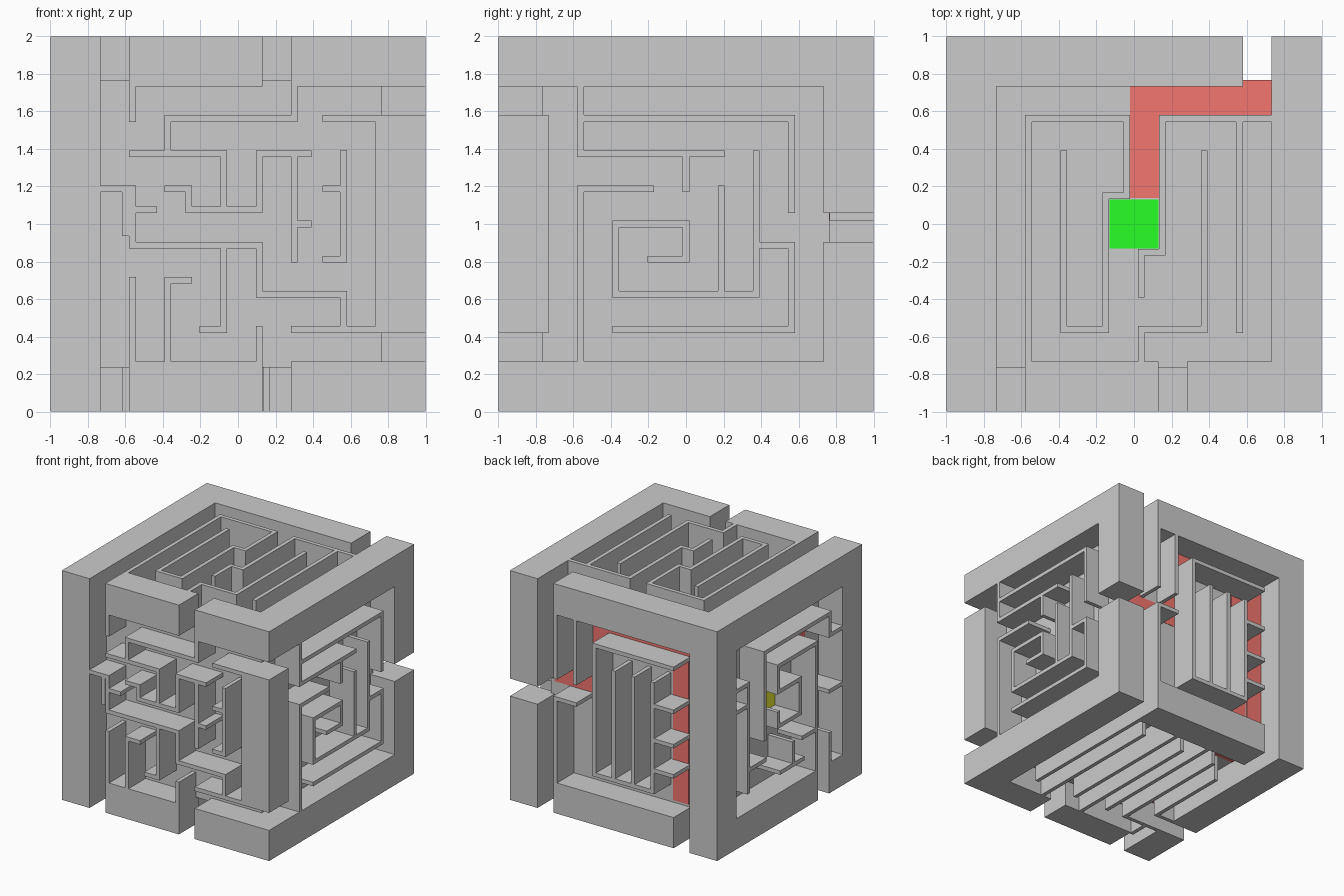
import bpy, bmesh
from itertools import product

if "Cube" in bpy.data.objects:
    bpy.data.objects.remove(bpy.data.objects["Cube"])

P, T = 0.1875, 0.035          # lattice pitch and wall thickness
LANE = P - T                  # groove width
F, C = 3.5 * P + LANE / 2, 0.765   # inner edge of the frame, groove floor
E = 3.9                       # frame edge in lattice steps

# face -> (normal axis, sign, u axis, v axis)
AXES = {"front": (1, -1, 0, 2), "back": (1, 1, 0, 2), "left": (0, -1, 1, 2),
        "right": (0, 1, 1, 2), "top": (2, 1, 0, 1), "bottom": (2, -1, 0, 1)}


def route(face, first, u, v, moves, width, near, far):
    """Boxes along a right-angled route on a face; moves alternate between u and v."""
    n, s, *uv = AXES[face]
    pos, boxes = [u, v], []
    for i, target in enumerate(moves):
        k = (first + i) % 2
        new = list(pos)
        new[k] = target
        box = [None] * 3
        box[n] = tuple(sorted((s * near, s * far)))
        for j in (0, 1):
            lo, hi = sorted((pos[j], new[j]))
            box[uv[j]] = (round(lo * P - width / 2, 4), round(hi * P + width / 2, 4))
        boxes.append(tuple(box))
        pos = new
    return boxes


solids = []                   # (add or remove, box)


def across(u, v, *moves):
    solids.extend((True, b) for b in route(face, 0, u, v, moves, T, .75, 1))


def up(u, v, *moves):
    solids.extend((True, b) for b in route(face, 1, u, v, moves, T, .75, 1))


def beam(add, axis, s, t, lo, hi):
    """Piece of a cube edge beam running along an axis."""
    box = [(round(lo, 4), round(hi, 4))] * 3
    for a, sign in zip([a for a in range(3) if a != axis], (s, t)):
        box[a] = (F, 1) if sign > 0 else (-1, -F)
    solids.append((add, tuple(box)))


def notch(axis, s, t, k):
    beam(False, axis, s, t, k * P - LANE / 2, k * P + LANE / 2)


# Frame beams, the notches where grooves pass over an edge, and the core
for a, s, t in product(range(3), (-1, 1), (-1, 1)):
    beam(True, a, s, t, -1, 1)
for t in (-1, 1):
    notch(0, -1, t, -3.5)
    notch(0, -1, t, 1.1)
    notch(0, 1, -1, 3.5 * t)
    notch(2, 1, -1, 3.5 * t)
notch(0, 1, 1, 3.5)
notch(2, 1, 1, -.1)
notch(1, -1, -1, -2.5)
solids.append((True, ((-C, C),) * 3))

# Maze walls, in lattice steps from each face centre
face = "front"
up(-3, E, 3)
up(1.6, E, 3, -2, 2)
across(-3, 2, -.4, .4, .6, 2, 2)
across(-.4, .4, -1.4, 1, -2)
up(1.6, 2, -1)
across(1.6, 0, 2)
across(-E, 1, -3, -.6, .6, -2, 3, -3)
across(1.6, -3, E)
up(-3.2, 1, -.25)
across(-3, .4, -2.4)
up(-.4, -.6, -3, -1)
up(.6, -E, -3)
up(-2, -E, -1.6, -1.4)
up(-3, -E, -1.6)
across(E, 3, 2.5)
across(2.5, 1, 3)
up(3, 2, -1, 2.5)

face = "right"
up(-3, E, 2, 1)
up(0, 2, 1)
across(-3, 3, 3, .4)
up(-3, -E, 1, -1)
across(-1, -1, 0, 0, -2, -2, 2, 2)
up(1, -2, 1)
across(2, -.6, 3, -3, -2)

face = "top"
up(-3, -E, 3, -.2, .8, -.8, -3, -2, 2)
across(E, 3, .8, -.8, .2, -2)
up(3, 3, -3)
up(.2, -E, -3, 2, 2)

face = "back"
up(3, E, 1)
up(3, -E, 0, 2)
up(2, E, 1)
across(-3, 3, 1, -3, -2, 2)
for x in (-1, 0):
    up(x, -3, 2)
for z in (-2, -.6, 1):
    across(-3, z, -2)

face = "left"
up(-3, 2, 3, 1.8, -1)
up(-3, -E, -2.6)
up(-2, -E, 2, .8, .8, -.8, -.8, .8, -.2)
up(3, -3, 2, E)
across(3, -2, 1.8)
across(3, 1, E)
across(-1, -3, .6)
across(-2, -2, -1)
up(-.3, -3, -2)
for z in (-.6, 2):
    across(-E, z, -3)

face = "bottom"
across(-E, -2, -3, 2)
across(-E, -3, -2, 3)
up(-3.2, -E, -3)
for i, x in enumerate((3, 2, .8, -.2, -1)):
    side = 1 - 2 * (i % 2)
    up(x, side * E, side * -3)

# Merge all boxes into one clean shell on a shared irregular grid
grid = [sorted({c for _, b in solids for c in b[a]}) for a in range(3)]
index = [{c: i for i, c in enumerate(g)} for g in grid]
filled = set()
for add, b in solids:
    cells = product(*(range(index[a][b[a][0]], index[a][b[a][1]]) for a in range(3)))
    filled.update(cells) if add else filled.difference_update(cells)

bm = bmesh.new()
verts = {}


def vert(key):
    if key not in verts:
        verts[key] = bm.verts.new((grid[0][key[0]], grid[1][key[1]], grid[2][key[2]] + 1))
    return verts[key]


for cell in filled:
    for a, d in product(range(3), (-1, 1)):
        nb = list(cell)
        nb[a] += d
        if tuple(nb) in filled:
            continue
        quad = []
        for i, j in ((0, 0), (1, 0), (1, 1), (0, 1))[::d]:
            k = list(cell)
            k[a] += d > 0
            k[(a + 1) % 3] += i
            k[(a + 2) % 3] += j
            quad.append(vert(tuple(k)))
        bm.faces.new(quad)
bmesh.ops.dissolve_limit(bm, angle_limit=0.01, verts=bm.verts, edges=bm.edges)


def finish(bm, name, color=None):
    me = bpy.data.meshes.new(name)
    bm.to_mesh(me)
    bm.free()
    ob = bpy.data.objects.new(name, me)
    bpy.context.collection.objects.link(ob)
    if color:
        mat = bpy.data.materials.new(name + "_colour")
        mat.diffuse_color = (*color, 1)
        mat.use_nodes = True
        mat.node_tree.nodes["Principled BSDF"].inputs["Base Color"].default_value = mat.diffuse_color
        me.materials.append(mat)


finish(bm, "maze_cube")


def floor_strip(name, color, width, *routes):
    """Thin coloured plates lying on the groove floors."""
    bm = bmesh.new()
    for f, u, v, *moves in routes:
        for box in route(f, 1, u, v, moves, width, C - .01, C + .003):
            for p in bmesh.ops.create_cube(bm, size=1)["verts"]:
                p.co = [b[0] if c < 0 else b[1] for c, b in zip(p.co, box)]
                p.co.z += 1
    finish(bm, name, color)


# Coloured solution route from the left face to the top face
floor_strip("solution_path", (.9, .18, .16), LANE,
            ("top", .3, 1.15, 3.5, 3.5, 3.67),
            ("back", 3.5, 3.67, .5, 1.5, 3.5, -3.5, -3.67),
            ("back", -2.6, 2.5, -3.4),
            ("bottom", -3.5, 3.67, 2.5, -2.5, -2.5, -3.67),
            ("left", -2.5, -3.67, 2.5, 1.3, .5, 1.1))
floor_strip("goal", (.02, 1, .02), .262, ("top", 0, 0, 0))
floor_strip("start", (.9, .9, .05), .262, ("left", 0, 0, 0))
